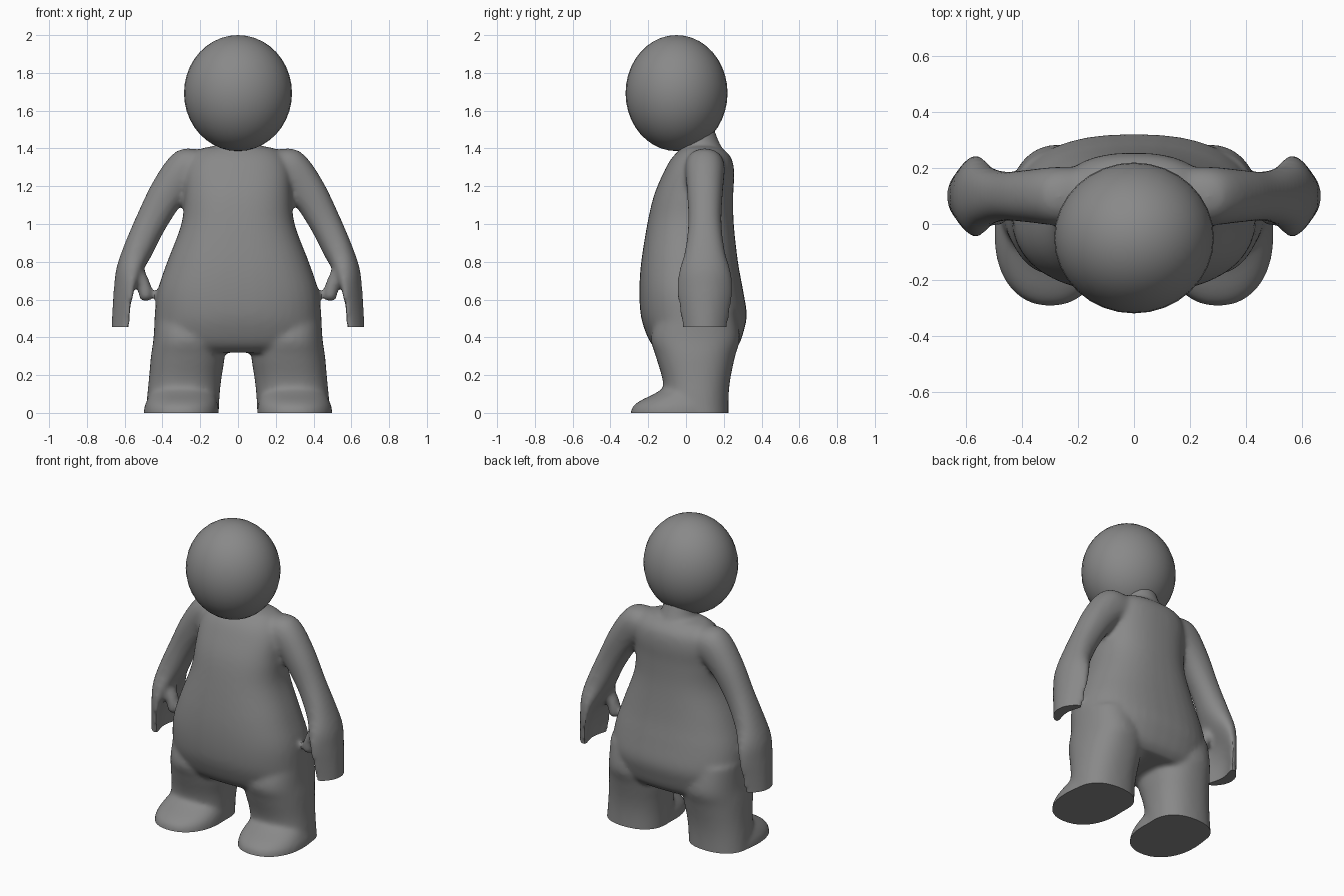
import bpy, bmesh, math
from mathutils import Vector

if "Cube" in bpy.data.objects:
    bpy.data.objects.remove(bpy.data.objects["Cube"])

grey = bpy.data.materials.new("matte grey")
grey.diffuse_color = (0.25, 0.25, 0.25, 1)
grey.use_nodes = True
grey.node_tree.nodes["Principled BSDF"].inputs["Base Color"].default_value = grey.diffuse_color

bm = bmesh.new()


def spline(rows, steps=5):
    """Catmull-Rom interpolation of ring parameters."""
    out = []
    for i in range(len(rows) - 1):
        a, b = rows[max(i - 1, 0)], rows[i]
        c, d = rows[i + 1], rows[min(i + 2, len(rows) - 1)]
        for s in range(steps):
            t = s / steps
            out.append([0.5 * (2 * q + (r - p) * t + (2 * p - 5 * q + 4 * r - w) * t * t
                               + (3 * q - p - 3 * r + w) * t ** 3)
                        for p, q, r, w in zip(a, b, c, d)])
    return out + [list(rows[-1])]


def loft(rows, side=1, power=2.0, n=40):
    """Rows: centre x, y, z, half width, half depth, tilt (degrees), bow."""
    rings = []
    for cx, cy, cz, rx, ry, tilt, bow in spline(rows):
        t, ring = math.radians(tilt), []
        for k in range(n):
            a = 2 * math.pi * k / n
            c, s = math.cos(a), math.sin(a)
            u = math.copysign(abs(c) ** (2 / power), c) * rx
            v = math.copysign(abs(s) ** (2 / power), s)
            u -= bow * v * v
            ring.append(bm.verts.new((side * (cx + u * math.cos(t)), cy + v * ry,
                                      cz + u * math.sin(t))))
        rings.append(ring)
    for lo, hi in zip(rings, rings[1:]):
        for k in range(n):
            bm.faces.new((lo[k], lo[(k + 1) % n], hi[(k + 1) % n], hi[k]))
    bm.faces.new(rings[0])
    bm.faces.new(rings[-1])


def span(z, half, front, back):
    return (0, (front + back) / 2, z, half, (back - front) / 2, 0, 0)


# Torso, from crotch to shoulders
loft([span(0.32, 0.36, -0.13, 0.24), span(0.36, 0.42, -0.18, 0.28),
      span(0.43, 0.44, -0.215, 0.305), span(0.52, 0.44, -0.24, 0.322),
      span(0.65, 0.425, -0.247, 0.302), span(0.8, 0.375, -0.237, 0.275),
      span(1.0, 0.30, -0.205, 0.253), span(1.15, 0.285, -0.17, 0.25),
      span(1.27, 0.28, -0.12, 0.255), span(1.35, 0.25, -0.075, 0.24),
      span(1.40, 0.19, -0.02, 0.19), span(1.415, 0.10, 0.03, 0.13)], power=2.4)

# Neck
loft([(0, 0.08, 1.33, 0.15, 0.13, 0, 0), (0, 0.08, 1.40, 0.115, 0.11, 0, 0),
      (0, 0.065, 1.46, 0.10, 0.10, 0, 0), (0, 0.03, 1.58, 0.09, 0.09, 0, 0)])

for side in (-1, 1):
    # Leg
    loft([(0.27, 0.06, 0.55, 0.17, 0.20, 0, 0), (0.265, 0.05, 0.40, 0.182, 0.235, 0, 0),
          (0.266, 0.05, 0.30, 0.195, 0.21, 0, 0), (0.28, 0.055, 0.18, 0.192, 0.18, 0, 0),
          (0.29, 0.055, 0.08, 0.192, 0.17, 0, 0), (0.298, 0.06, -0.05, 0.195, 0.165, 0, 0)],
         side, 2.3)
    # Foot
    loft([(0.295, 0.03, 0.135, 0.14, 0.14, 0, 0), (0.295, 0.0, 0.10, 0.17, 0.17, 0, 0),
          (0.297, -0.025, 0.06, 0.188, 0.225, 0, 0), (0.30, -0.035, 0.02, 0.198, 0.255, 0, 0),
          (0.30, -0.035, -0.05, 0.20, 0.26, 0, 0)], side, 2.2)
    # Arm running into a cupped hand
    loft([(0.16, 0.10, 1.30, 0.10, 0.10, 70, 0), (0.27, 0.10, 1.285, 0.115, 0.105, 62, 0),
          (0.37, 0.10, 1.17, 0.098, 0.095, 40, 0), (0.46, 0.10, 1.01, 0.084, 0.088, 28, 0),
          (0.53, 0.10, 0.86, 0.078, 0.105, 20, 0), (0.58, 0.10, 0.75, 0.066, 0.138, 13, 0.025),
          (0.612, 0.10, 0.65, 0.046, 0.148, 8, 0.05), (0.63, 0.10, 0.55, 0.035, 0.134, 4, 0.055),
          (0.636, 0.10, 0.455, 0.034, 0.122, 2, 0.055), (0.638, 0.10, 0.39, 0.034, 0.12, 0, 0.055)],
         side, 2.2)
    # Thumb
    loft([(0.56, 0.05, 0.80, 0.04, 0.04, 0, 0), (0.52, 0.04, 0.73, 0.045, 0.045, 15, 0),
          (0.493, 0.035, 0.66, 0.042, 0.042, 15, 0), (0.49, 0.035, 0.61, 0.036, 0.036, 8, 0),
          (0.49, 0.035, 0.59, 0.02, 0.02, 0, 0)], side, n=16)

bmesh.ops.recalc_face_normals(bm, faces=bm.faces)
mesh = bpy.data.meshes.new("body")
bm.to_mesh(mesh)
bm.free()
body = bpy.data.objects.new("body", mesh)
bpy.context.collection.objects.link(body)

# Fuse the limbs into one soft skin
fuse = body.modifiers.new("fuse", 'REMESH')
fuse.mode = 'VOXEL'
fuse.voxel_size = 0.014
soften = body.modifiers.new("soften", 'SMOOTH')
soften.factor = 0.5
soften.iterations = 10
body.select_set(True)
bpy.context.view_layer.objects.active = body
bpy.ops.object.convert(target='MESH')

# Trim flat soles and flat hand ends
bm = bmesh.new()
bm.from_mesh(body.data)
for height, reach in ((0.0, 0.0), (0.455, 0.53)):
    verts = [v for v in bm.verts if abs(v.co.x) >= reach and v.co.z < height + 0.1]
    faces = {f for v in verts for f in v.link_faces}
    edges = {e for f in faces for e in f.edges}
    points = {v for f in faces for v in f.verts}
    cut = bmesh.ops.bisect_plane(bm, geom=list(points) + list(edges) + list(faces),
                                 plane_co=Vector((0, 0, height)), plane_no=Vector((0, 0, -1)),
                                 clear_outer=True)
    rim = [g for g in cut["geom_cut"] if isinstance(g, bmesh.types.BMEdge)]
    bmesh.ops.holes_fill(bm, edges=rim, sides=0)
bmesh.ops.recalc_face_normals(bm, faces=bm.faces)
bm.to_mesh(body.data)
bm.free()

# Head
bpy.ops.mesh.primitive_uv_sphere_add(segments=32, ring_count=20, radius=1,
                                     location=(0, -0.05, 1.693))
head = bpy.context.object
head.name = "head"
head.scale = (0.286, 0.27, 0.307)

for part in (body, head):
    part.data.materials.clear()
    part.data.materials.append(grey)
    bpy.ops.object.select_all(action='DESELECT')
    part.select_set(True)
    bpy.context.view_layer.objects.active = part
    bpy.ops.object.shade_smooth_by_angle(angle=math.radians(40))
